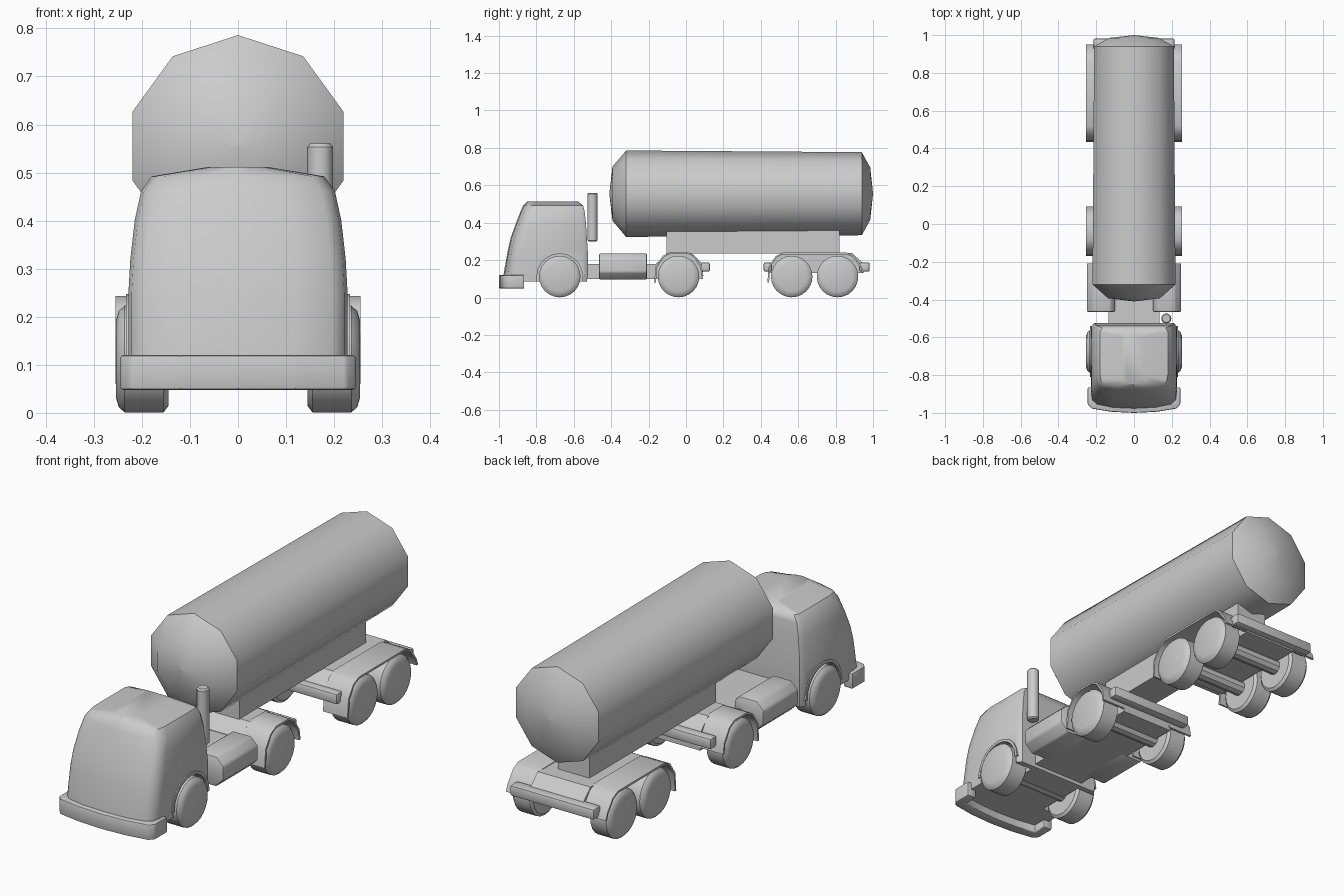
import bpy, bmesh
from math import sin, cos, pi, radians
from mathutils import Vector

if "Cube" in bpy.data.objects:
    bpy.data.objects.remove(bpy.data.objects["Cube"])


def build(name, verts, faces, angle=35, bevel=0):
    bm = bmesh.new()
    vs = [bm.verts.new(v) for v in verts]
    for f in faces:
        bm.faces.new([vs[i] for i in f])
    bmesh.ops.remove_doubles(bm, verts=bm.verts, dist=1e-5)
    bmesh.ops.recalc_face_normals(bm, faces=bm.faces)
    if bevel:
        bmesh.ops.bevel(bm, geom=bm.edges[:], offset=bevel, segments=2,
                        affect='EDGES', profile=0.5)
    me = bpy.data.meshes.new(name)
    bm.to_mesh(me)
    bm.free()
    ob = bpy.data.objects.new(name, me)
    bpy.context.collection.objects.link(ob)
    smooth(ob, angle)
    return ob


def smooth(ob, angle):
    bpy.ops.object.select_all(action='DESELECT')
    ob.select_set(True)
    bpy.context.view_layer.objects.active = ob
    bpy.ops.object.shade_smooth_by_angle(angle=radians(angle))


def loft(name, rings, angle=35, bevel=0):
    n = len(rings[0])
    verts = [p for r in rings for p in r]
    faces = [(k * n + i, k * n + (i + 1) % n, (k + 1) * n + (i + 1) % n, (k + 1) * n + i)
             for k in range(len(rings) - 1) for i in range(n)]
    faces += [tuple(range(n)), tuple((len(rings) - 1) * n + i for i in range(n))]
    return build(name, verts, faces, angle, bevel)


def lathe(name, profile, axis, n, centre, angle=35):
    # profile holds (distance along axis, radius)
    c = Vector(centre)
    rings = []
    for a, r in profile:
        ring = []
        for i in range(n):
            t = 2 * pi * i / n
            u, v = r * sin(t), r * cos(t)
            p = {'X': (a, u, v), 'Y': (u, a, v), 'Z': (u, v, a)}[axis]
            ring.append(c + Vector(p))
        rings.append(ring)
    return loft(name, rings, angle)


def box(name, x0, x1, y0, y1, z0, z1, bevel=0):
    return loft(name, [[(x0, y0, z), (x1, y0, z), (x1, y1, z), (x0, y1, z)]
                       for z in (z0, z1)], 35, bevel)


def prism_x(name, pts, x0, x1):
    return loft(name, [[(x, y, z) for y, z in pts] for x in (x0, x1)])


def strip(name, pts, x0, x1, t=0.012):
    # thin bent plate following a (y, z) path, thickened towards the wheel
    inner = []
    for i, p in enumerate(pts):
        d = (Vector(pts[min(i + 1, len(pts) - 1)]) - Vector(pts[max(i - 1, 0)])).normalized()
        inner.append((p[0] + d.y * t, p[1] - d.x * t))
    n = len(pts)
    quads = [[pts[i], pts[i + 1], inner[i + 1], inner[i]] for i in range(n - 1)]
    verts, faces = [], []
    for p, q in zip(pts, inner):
        verts += [(x0, *p), (x1, *p), (x1, *q), (x0, *q)]
    for i in range(n - 1):
        faces += [(4 * i + k, 4 * i + (k + 1) % 4, 4 * i + 4 + (k + 1) % 4, 4 * i + 4 + k)
                  for k in range(4)]
    faces += [(0, 1, 2, 3), tuple(4 * n - 4 + k for k in range(4))]
    return build(name, verts, faces)


# Tank: ten-sided, slightly tapering, with domed ends
lathe("tank", [(-0.41, 0.001), (-0.393, 0.145), (-0.32, 0.231), (0.94, 0.222),
               (0.985, 0.14), (1.0, 0.001)], 'Y', 10, (0, 0, 0.555), 40)
box("tank_support", -0.08, 0.08, -0.105, 0.82, 0.235, 0.36)

# Cab: stacked cross-sections with a bowed front
rings = []
for z, w, yf, yr in [(0.085, .226, -.978, -.53), (0.12, .228, -.976, -.525),
                     (0.25, .228, -.953, -.525), (0.32, .224, -.937, -.53),
                     (0.40, .215, -.908, -.535), (0.46, .202, -.885, -.542),
                     (0.492, .18, -.87, -.55), (0.512, .06, -.85, -.575)]:
    half = [(0.5 * w, yf + .005), (0.86 * w, yf + .022), (0.97 * w, yf + .045),
            (w, yf + .08), (w, yr - .02), (0.93 * w, yr)]
    ring = [(0, yf)] + half + [(-x, y) for x, y in reversed(half)]
    rings.append([(x, y, z) for x, y in ring])
cab = loft("cab", rings, 40)

# Wheel arches cut into the cab
for s in (-1, 1):
    cutter = lathe("arch_cutter", [(0.135 * s, 0.124), (0.3 * s, 0.124)], 'X', 24,
                   (0, -0.675, 0.115))
    cutter.hide_render = True
    mod = cab.modifiers.new("arch", 'BOOLEAN')
    mod.operation = 'DIFFERENCE'
    mod.solver = 'EXACT'
    mod.object = cutter
    bpy.context.view_layer.objects.active = cab
    bpy.ops.object.modifier_apply(modifier=mod.name)
    bpy.data.objects.remove(cutter, do_unlink=True)
smooth(cab, 40)

# Front bumper wrapped around the cab
outer = [(0.245, -.865), (0.245, -.955), (0.225, -.977), (0.12, -.994), (0, -1.0)]
inner = [(0.2, -.865), (0.2, -.93), (0.1, -.945), (0, -.95)]
half_o = outer + [(-x, y) for x, y in reversed(outer[:-1])]
half_i = inner + [(-x, y) for x, y in reversed(inner[:-1])]
outline = half_o + half_i[::-1]
loft("front_bumper", [[(x, y, z) for x, y in outline] for z in (0.048, 0.12)], 35, 0.006)

# Exhaust stack
lathe("exhaust_stack", [(0.30, 0.021), (0.306, 0.027), (0.553, 0.027), (0.56, 0.021)],
      'Z', 12, (0.171, -0.5, 0))

# Frames
box("tractor_frame", -0.135, 0.135, -0.56, 0.09, 0.10, 0.178)
for nm, y0, y1 in [("drive_frame", -0.13, 0.06), ("trailer_frame", 0.48, 0.92)]:
    prism_x(nm, [(y0 - .03, .13), (y0 - .03, .18), (y0 + .03, .237), (y1 - .03, .237),
                 (y1 + .03, .18), (y1 + .03, .13)], -0.135, 0.135)

# Cross bars
for nm, y0, y1, w in [("drive_rear_bar", 0.08, 0.128, 0.215),
                      ("trailer_front_bar", 0.415, 0.46, 0.215),
                      ("trailer_rear_bar", 0.925, 0.982, 0.215)]:
    box(nm, -w, w, y0, y1, 0.138, 0.188, 0.01)

# Wheels and axles
for nm, y in [("front", -0.675), ("drive", -0.04), ("trailer_a", 0.565), ("trailer_b", 0.81)]:
    lathe(nm + "_axle", [(-0.16, 0.035), (0.16, 0.035)], 'X', 10, (0, y, 0.112))
    for s in (-1, 1):
        lathe(nm + "_wheel", [(a * s, r) for a, r in
                              [(.145, .001), (.145, .098), (.155, .111), (.236, .111),
                               (.248, .100), (.254, .08), (.255, .001)]],
              'X', 24, (0, y, 0.112))

# Mudguards, arch lips and side tanks, mirrored
drive_guard = [(-.17, .08), (-.163, .165), (-.125, .222), (-.085, .243), (.01, .243),
               (.048, .222), (.085, .165), (.093, .115)]
trailer_guard = [(.435, .08), (.442, .165), (.48, .222), (.52, .24), (.86, .24),
                 (.898, .222), (.94, .165), (.95, .135)]
lip = [(-.675 - .135 * cos(pi * k / 10), .115 + .132 * sin(pi * k / 10)) for k in range(11)]
for s in (-1, 1):
    strip("drive_mudguard", drive_guard, 0.13 * s, 0.255 * s, 0.009)
    strip("trailer_mudguard", trailer_guard, 0.13 * s, 0.255 * s, 0.009)
    strip("arch_lip", lip, 0.2 * s, 0.233 * s, 0.013)
    section = [(.10, .10), (.21, .096), (.25, .135), (.25, .2), (.215, .235), (.125, .235), (.10, .21)]
    loft("side_tank", [[(x * s, y, z) for x, z in section] for y in (-.465, -.208)], 30, 0.008)
